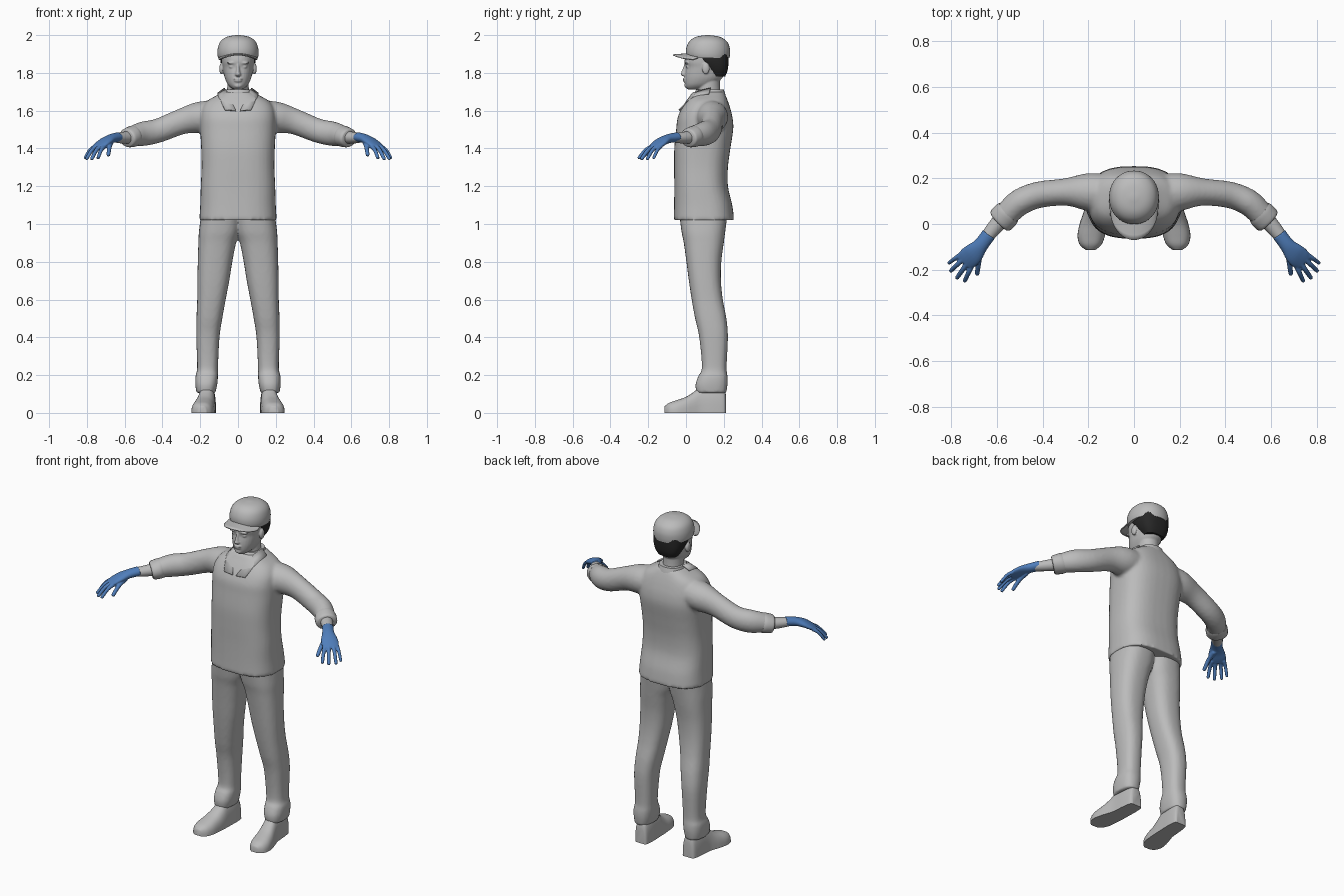
import bpy, bmesh, math
from mathutils import Vector

if "Cube" in bpy.data.objects:
    bpy.data.objects.remove(bpy.data.objects["Cube"])


def material(name, rgb):
    m = bpy.data.materials.new(name)
    m.diffuse_color = (*rgb, 1)
    m.use_nodes = True
    m.node_tree.nodes["Principled BSDF"].inputs["Base Color"].default_value = m.diffuse_color
    return m


GREY = material("plain grey", (0.5, 0.5, 0.5))
BLUE = material("glove blue", (0.08, 0.21, 0.5))
BLACK = material("hair black", (0.02, 0.02, 0.02))


def smooth_rows(rows, k=4):
    """Catmull-Rom through rows of numbers."""
    out = []
    for i in range(len(rows) - 1):
        a, b, c, d = (rows[max(i - 1, 0)], rows[i], rows[i + 1],
                      rows[min(i + 2, len(rows) - 1)])
        for s in range(k):
            t = s / k
            out.append([0.5 * (2 * q + (r - p) * t + (2 * p - 5 * q + 4 * r - w) * t * t
                               + (3 * q - p - 3 * r + w) * t ** 3)
                        for p, q, r, w in zip(a, b, c, d)])
    return out + [list(rows[-1])]


def oval(n, e):
    """Unit superellipse points."""
    pts = []
    for i in range(n):
        c, s = math.cos(2 * math.pi * i / n), math.sin(2 * math.pi * i / n)
        pts.append((math.copysign(abs(c) ** (2 / e), c), math.copysign(abs(s) ** (2 / e), s)))
    return pts


def layers(rows, e=2.4, n=32):
    """Stacked ovals: z, x0, x1, y0, y1 (or z, half width, y0, y1)."""
    rows = [(r[0], -r[1], r[1], r[2], r[3]) if len(r) == 4 else r for r in rows]
    return [[Vector(((x0 + x1) / 2 + c * (x1 - x0) / 2, (y0 + y1) / 2 + s * (y1 - y0) / 2, z))
             for c, s in oval(n, e)] for z, x0, x1, y0, y1 in smooth_rows(rows)]


def tube(rows, n=20, e=2.0):
    """Ovals along a path: x, y, z, sideways radius, upright radius."""
    rows = smooth_rows(rows)
    p = [Vector(r[:3]) for r in rows]
    rings = []
    for i, r in enumerate(rows):
        t = (p[min(i + 1, len(p) - 1)] - p[max(i - 1, 0)]).normalized()
        side = t.cross(Vector((0, 0, 1))).normalized()
        up = side.cross(t)
        rings.append([p[i] + side * c * r[3] + up * s * r[4] for c, s in oval(n, e)])
    return rings


def blob(x, y, z, rx, ry, rz):
    rings = []
    for a in range(-80, 81, 20):
        c, s = math.cos(math.radians(a)), math.sin(math.radians(a))
        rings.append([Vector((x + u * rx * c, y + v * ry * c, z + rz * s)) for u, v in oval(16, 2)])
    return rings


def flip(rings, side=-1):
    return [[Vector((p.x * side, p.y, p.z)) for p in r] for r in rings]


def both(*parts):
    return [flip(p, s) for p in parts for s in (1, -1)]


def finish(name, bm, mat, voxel=0, relax=3):
    bmesh.ops.recalc_face_normals(bm, faces=bm.faces)
    me = bpy.data.meshes.new(name)
    bm.to_mesh(me)
    bm.free()
    me.materials.append(mat)
    for f in me.polygons:
        f.use_smooth = True
    me.set_sharp_from_angle(angle=math.radians(50))
    ob = bpy.data.objects.new(name, me)
    bpy.context.collection.objects.link(ob)
    if voxel:  # fuse overlapping volumes into one skin
        m = ob.modifiers.new("fuse", 'REMESH')
        m.mode, m.voxel_size, m.use_smooth_shade = 'VOXEL', voxel, True
        m = ob.modifiers.new("relax", 'SMOOTH')
        m.factor, m.iterations = 0.5, relax
    return ob


def build(name, parts, mat, voxel=0, relax=3):
    bm = bmesh.new()
    for rings in parts:
        vs = [[bm.verts.new(p) for p in r] for r in rings]
        n = len(vs[0])
        for a, b in zip(vs, vs[1:]):
            for i in range(n):
                bm.faces.new((a[i], a[(i + 1) % n], b[(i + 1) % n], b[i]))
        bm.faces.new(vs[0])
        bm.faces.new(vs[-1])
    return finish(name, bm, mat, voxel, relax)


def plate(name, grid, thick, mat):
    """Thin sheet from a grid of points."""
    bm = bmesh.new()
    vs = [[bm.verts.new(p) for p in r] for r in grid]
    for a, b in zip(vs, vs[1:]):
        for i in range(len(a) - 1):
            bm.faces.new((a[i], a[i + 1], b[i + 1], b[i]))
    ob = finish(name, bm, mat)
    m = ob.modifiers.new("thickness", 'SOLIDIFY')
    m.thickness, m.offset = thick, 0
    return ob


# Shirt: torso and sleeves fused
torso = layers([(1.02, .205, -.065, .255), (1.1, .2, -.063, .245), (1.2, .197, -.062, .222),
                (1.3, .193, -.063, .222), (1.4, .195, -.062, .235), (1.5, .2, -.052, .25),
                (1.56, .2, -.045, .247), (1.61, .192, -.025, .235), (1.65, .165, .0, .222),
                (1.68, .115, .022, .21), (1.70, .08, .035, .2)], e=2.7, n=40)
sleeve = tube([(.08, .13, 1.575, .085, .08), (.2, .14, 1.565, .083, .083), (.3, .14, 1.542, .06, .068),
               (.42, .127, 1.495, .058, .064), (.5, .095, 1.478, .058, .065),
               (.55, .05, 1.467, .055, .056), (.583, .016, 1.455, .054, .046)])
build("shirt", [torso] + both(sleeve), GREY, .01, 3)

# Rolled cuffs
build("sleeve_cuffs", both(tube([(.548, .052, 1.467, .056, .056), (.56, .04, 1.463, .061, .056),
                                 (.583, .016, 1.456, .06, .051), (.59, .009, 1.454, .052, .044)])), GREY)

# Collar stand and two front flaps
build("collar_stand", [layers([(1.66, .09, .025, .215), (1.69, .078, .04, .207), (1.712, .07, .055, .2)])], GREY)
for side, word in ((1, "left"), (-1, "right")):
    rows = [[(.07, .13, 1.718), (.058, .06, 1.70), (.012, -.036, 1.60)],
            [(.108, .12, 1.69), (.103, .04, 1.672), (.07, -.034, 1.605)]]
    plate("collar_flap_" + word, [[(x * side, y, z) for x, y, z in r] for r in rows], .009, GREY)

# Trousers with bunched hems
leg = layers([(.105, .12, .22, .055, .213), (.15, .11, .226, .05, .22), (.195, .106, .225, .065, .22),
              (.24, .106, .216, .084, .215), (.4, .098, .221, .07, .222), (.5, .083, .22, .048, .214),
              (.6, .065, .216, .03, .195), (.7, .046, .215, .015, .185), (.8, .03, .213, .002, .187),
              (.9, .01, .21, -.012, .2), (.96, -.01, .207, -.024, .208), (1.05, -.02, .195, -.035, .22)], e=2.5)
build("trousers", both(leg), GREY, .01, 3)

# Shoes: flat-bottomed sections from heel to toe (y, centre, half width, height)
shoe = []
for y, cx, hw, h in smooth_rows([(.212, .158, .028, .09), (.2, .16, .04, .13), (.15, .162, .046, .15),
                                 (.08, .166, .048, .14), (.04, .172, .053, .11), (0, .18, .058, .085),
                                 (-.05, .187, .06, .067), (-.09, .19, .048, .053), (-.113, .19, .022, .035)]):
    shoe.append([Vector((cx + c * hw, y, max(s, 0) * h)) for c, s in oval(32, 2.6)])
for side, word in ((1, "left"), (-1, "right")):
    build("shoe_" + word, [flip(shoe, side)], GREY)

# Head: skull, neck, nose, brows, eyes, lips, chin and ears
skull = layers([(1.712, .02, .012, .07), (1.722, .038, .0, .12), (1.74, .055, -.006, .155),
                (1.77, .069, -.008, .19), (1.8, .076, -.006, .205), (1.83, .081, -.002, .212),
                (1.86, .085, -.008, .215), (1.9, .084, .0, .215), (1.95, .07, .02, .2)], e=2.2)
neck = layers([(1.6, .075, .06, .2), (1.68, .06, .058, .185), (1.73, .057, .062, .18), (1.78, .057, .07, .18)], e=2)
nose = layers([(1.783, .012, -.02, .01), (1.792, .017, -.029, .02), (1.805, .012, -.024, .02),
               (1.845, .007, -.01, .02)], e=2, n=16)
lips = [blob(0, -.008, 1.768, .024, .009, .005), blob(0, -.007, 1.757, .021, .009, .005)]
build("head", [skull, neck, nose, blob(0, .006, 1.733, .022, .015, .014)] + lips
      + both(blob(.034, .004, 1.853, .026, .012, .007), blob(.034, .010, 1.832, .013, .01, .007),
             blob(.088, .105, 1.822, .011, .02, .03)), GREY, .0045, 1)

# Hair below the cap
build("hair", [layers([(1.782, .06, .13, .208), (1.81, .077, .11, .219), (1.84, .088, .085, .224),
                       (1.87, .094, .055, .226), (1.9, .094, .05, .226)], e=2.7)], BLACK)

# Cap and brim
build("cap", [layers([(1.878, .105, .008, .23), (1.9, .109, .0, .233), (1.93, .107, .001, .232),
                      (1.96, .097, .013, .221), (1.98, .079, .032, .2), (1.993, .052, .06, .172),
                      (2.0, .012, .105, .125)], e=2.1, n=40)], GREY)
brim = []
for j in range(7):
    v = j / 6
    brim.append([(.1 * u, .062 - v * (.132 * math.sqrt(1 - .97 * u * u)),
                  1.905 - .026 * u * u - .01 * v) for u in [math.sin(math.pi * (i / 20 - .5)) for i in range(21)]])
plate("cap_brim", brim, .006, GREY)

# Bare forearms, gloves with palm, four fingers and thumb
forearm = tube([(.54, .06, 1.465, .036, .036), (.6, -.003, 1.457, .034, .032), (.655, -.07, 1.455, .027, .023)])
palm = tube([(.635, -.045, 1.46, .032, .026), (.67, -.092, 1.452, .033, .024), (.7, -.126, 1.438, .045, .021),
             (.725, -.15, 1.421, .048, .017), (.743, -.168, 1.408, .04, .012)])
digits = []
for base, tip, r in (((.757, -.132, 1.412), (.812, -.172, 1.346), .0095),
                     ((.742, -.148, 1.417), (.804, -.207, 1.341), .0105),
                     ((.724, -.163, 1.417), (.776, -.238, 1.341), .011),
                     ((.707, -.176, 1.412), (.742, -.252, 1.346), .0105),
                     ((.673, -.115, 1.43), (.687, -.222, 1.362), .012)):
    b, t = Vector(base), Vector(tip)
    m = b.lerp(t, .5) + Vector((0, 0, .012))
    e = m.lerp(t, .9)
    digits.append(tube([(*b, r * 1.15, r * 1.15), (*m, r, r), (*e, r * .85, r * .85), (*t, r * .4, r * .4)], 12))
for side, word in ((1, "left"), (-1, "right")):
    build("forearm_" + word, [flip(forearm, side)], GREY)
    build("glove_" + word, [flip(p, side) for p in [palm] + digits], BLUE, .004, 2)
